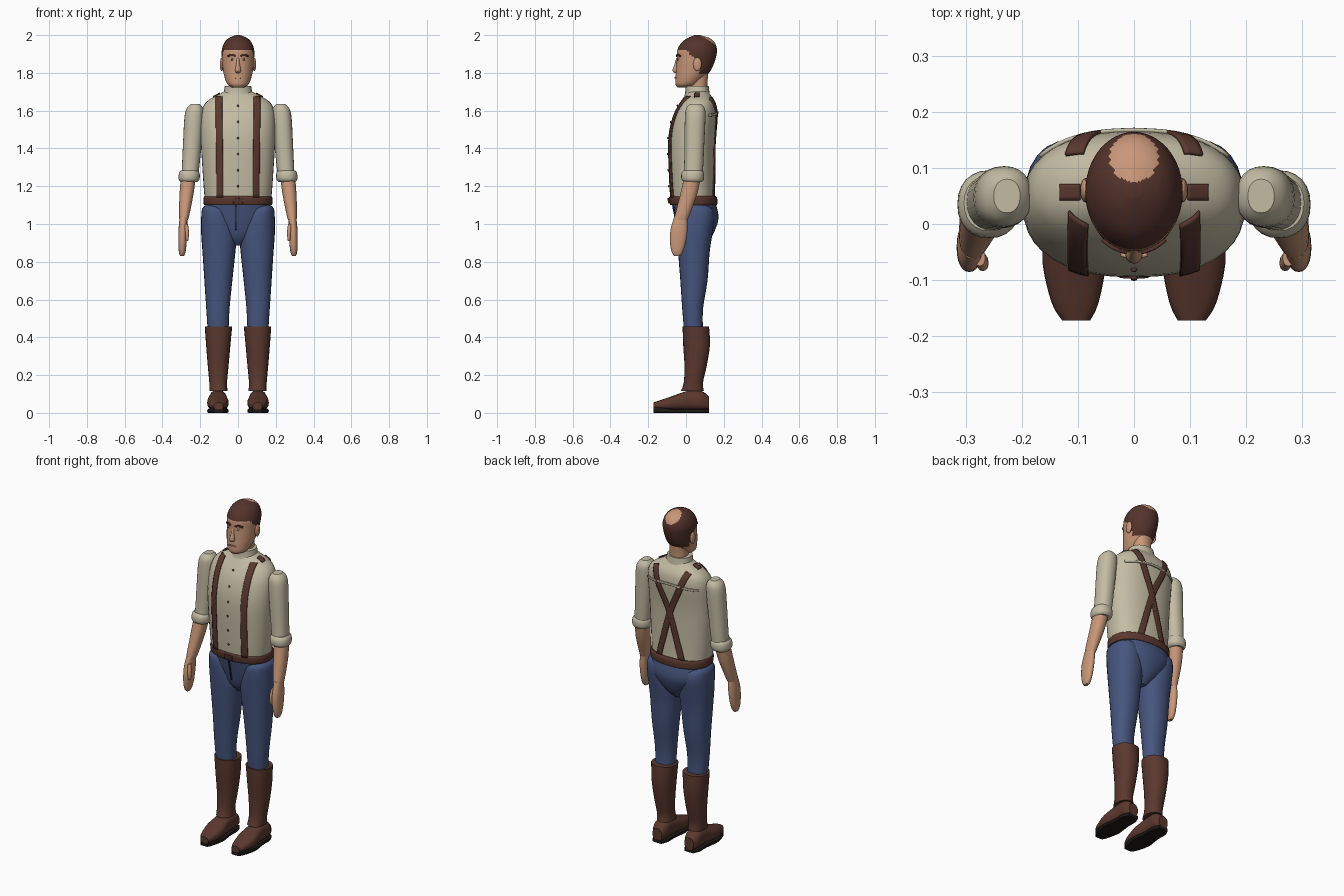
import bpy, bmesh, math
from mathutils import Vector
from mathutils.bvhtree import BVHTree

cube = bpy.data.objects.get("Cube")
if cube:
    bpy.data.objects.remove(cube, do_unlink=True)


def material(name, red, green, blue):
    mat = bpy.data.materials.new(name)
    mat.use_nodes = True
    colour = (red, green, blue, 1)
    mat.diffuse_color = colour
    mat.node_tree.nodes["Principled BSDF"].inputs["Base Color"].default_value = colour
    return mat


SHIRT = material("cream_cloth", .55, .5, .37)
SKIN = material("skin", .58, .31, .19)
DENIM = material("blue_denim", .062, .092, .21)
DARK_DENIM = material("dark_denim", .02, .03, .08)
LEATHER = material("brown_leather", .105, .04, .028)
HAIR = material("brown_hair", .09, .033, .025)
SOLE = material("black_sole", .012, .01, .008)
EYE = material("eye_white", .6, .55, .48)


def make_object(name, bm, *mats):
    """Turn a bmesh into a smooth object that keeps its sharp edges."""
    bmesh.ops.recalc_face_normals(bm, faces=bm.faces[:])
    mesh = bpy.data.meshes.new(name)
    bm.to_mesh(mesh)
    bm.free()
    for mat in mats:
        mesh.materials.append(mat)
    mesh.shade_smooth()
    mesh.set_sharp_from_angle(angle=math.radians(40))
    obj = bpy.data.objects.new(name, mesh)
    bpy.context.collection.objects.link(obj)
    return obj


def spline(rows, steps):
    """Smoothly interpolate the numbers of each row."""
    result = []
    for i in range(len(rows) - 1):
        before, after = rows[max(i - 1, 0)], rows[min(i + 2, len(rows) - 1)]
        for k in range(steps):
            t = k / steps
            result.append([
                b + t * ((c - a) / 2 + t * (a - 2.5 * b + 2 * c - d / 2
                         + t * (1.5 * (b - c) + (d - a) / 2)))
                for a, b, c, d in zip(before, rows[i], rows[i + 1], after)])
    result.append(list(rows[-1]))
    return result


def loft(name, rings, *mats, power=2.2, count=24, steps=3, side=1, axis="z"):
    """Skin rounded sections; a ring is (position, low, high, low, high),
    or (position, half width, low, high) when centred on x."""
    rings = [r if len(r) == 5 else (r[0], -r[1], r[1], r[2], r[3]) for r in rings]
    bm = bmesh.new()
    loops = []
    for t, a0, a1, b0, b1 in spline(rings, steps):
        loop = []
        for k in range(count):
            angle = math.tau * k / count
            c, s = math.cos(angle), math.sin(angle)
            a = (a0 + a1) / 2 + (a1 - a0) / 2 * math.copysign(abs(c) ** (2 / power), c)
            b = (b0 + b1) / 2 + (b1 - b0) / 2 * math.copysign(abs(s) ** (2 / power), s)
            loop.append(bm.verts.new((side * a, b, t) if axis == "z" else (side * a, t, b)))
        loops.append(loop)
    for low, high in zip(loops, loops[1:]):
        for k in range(count):
            n = (k + 1) % count
            bm.faces.new((low[k], low[n], high[n], high[k]))
    bm.faces.new(loops[0])
    bm.faces.new(loops[-1])
    return make_object(name, bm, *mats)


def surface(obj):
    mesh = obj.data
    return BVHTree.FromPolygons([v.co for v in mesh.vertices],
                                [p.vertices[:] for p in mesh.polygons])


VIEWS = {"front": (lambda u, v: Vector((u, -1, v)), Vector((0, 1, 0))),
         "back": (lambda u, v: Vector((u, 1, v)), Vector((0, -1, 0))),
         "top": (lambda u, v: Vector((u, v, 3)), Vector((0, 0, -1)))}


def project(tree, view, u, v, lift=.003):
    origin, direction = VIEWS[view]
    point, normal, _, _ = tree.ray_cast(origin(u, v), direction)
    if point is None:
        point, normal, _, _ = tree.find_nearest(origin(u, v))
    return point + normal * lift


def strip(name, tree, view, path, width, mat, steps=8, thick=.007):
    """Lay a thin band over a surface along a flat path."""
    bm = bmesh.new()
    points = [Vector(p) for p in spline(path, steps)]
    rows = []
    for i, p in enumerate(points):
        along = (points[min(i + 1, len(points) - 1)] - points[max(i - 1, 0)]).normalized()
        across = Vector((-along.y, along.x)) * width
        rows.append([bm.verts.new(project(tree, view, *(p + across * (k / 4 - .5))))
                     for k in range(5)])
    for r, q in zip(rows, rows[1:]):
        for k in range(4):
            bm.faces.new((r[k], r[k + 1], q[k + 1], q[k]))
    obj = make_object(name, bm, mat)
    solid = obj.modifiers.new("thickness", "SOLIDIFY")
    solid.thickness = thick
    solid.offset = 0


def ball(name, centre, size, mat):
    bm = bmesh.new()
    bmesh.ops.create_uvsphere(bm, u_segments=16, v_segments=10, radius=1)
    bmesh.ops.scale(bm, vec=size, verts=bm.verts)
    bmesh.ops.translate(bm, vec=centre, verts=bm.verts)
    return make_object(name, bm, mat)


# Shirt, collar and neck
torso = loft("shirt_body", [
    (1.1, .173, -.08, .155), (1.2, .182, -.088, .15), (1.4, .195, -.095, .15),
    (1.5, .198, -.088, .157), (1.58, .195, -.066, .165), (1.63, .18, -.04, .16),
    (1.66, .15, -.02, .148), (1.69, .095, 0, .125), (1.71, .06, .015, .115)],
    SHIRT, power=2.3, count=40)
loft("collar", [(1.68, .08, -.008, .127), (1.7, .075, -.004, .124),
                (1.73, .07, -.004, .12)], SHIRT)
loft("neck", [(1.66, .052, .02, .113), (1.74, .05, .018, .113), (1.82, .05, .02, .12)], SKIN)
shirt = surface(torso)
strip("back_yoke_seam", shirt, "back", [(-.165, 1.575), (0, 1.59), (.165, 1.575)], .012, SHIRT)
for i in range(6):
    spot = project(shirt, "front", 0, 1.2 + i * .085)
    ball("shirt_button", spot, (.006, .004, .006), LEATHER)

# Belt and suspenders
belt = loft("belt", [(1.1, .178, -.083, .163), (1.11, .182, -.087, .166),
                     (1.137, .182, -.09, .165), (1.147, .177, -.085, .158)],
            LEATHER, power=2.3, count=40)
strip("belt_buckle", surface(belt), "front", [(-.026, 1.123), (.026, 1.123)], .048, LEATHER, thick=.009)
for s in (1, -1):
    strip("front_strap", shirt, "front",
          [(s * .095, 1.14), (s * .097, 1.4), (s * .1, 1.6), (s * .098, 1.672)], .034, LEATHER)
    strip("shoulder_strap", shirt, "top", [(s * .095, .057), (s * .13, .057)], .028, LEATHER)
    strip("back_strap", shirt, "back",
          [(s * .105, 1.665), (s * .06, 1.55), (0, 1.41), (s * -.075, 1.14)], .034, LEATHER)

# Trouser seat
seat = loft("trouser_seat", [
    (.885, .025, .005, .09), (.93, .075, -.03, .135), (1, .145, -.048, .166),
    (1.05, .173, -.058, .171), (1.11, .172, -.07, .158)], DENIM, count=32)
strip("fly_seam", surface(seat), "front", [(-.012, 1.1), (-.012, .97)], .007, DARK_DENIM)

for s in (1, -1):
    # Leg and boot
    loft("trouser_leg", [
        (.43, .05, .16, -.01, .09), (.55, .045, .168, -.02, .09),
        (.7, .03, .178, -.03, .114), (.85, .014, .188, -.042, .125),
        (.95, .008, .195, -.05, .14), (1.03, .03, .195, -.055, .15),
        (1.08, .05, .19, -.05, .14), (1.1, .08, .172, -.02, .11)], DENIM, side=s)
    loft("boot_shaft", [
        (.115, .055, .15, -.027, .095), (.16, .058, .152, -.012, .09),
        (.25, .05, .16, -.008, .11), (.36, .04, .169, -.015, .127),
        (.457, .031, .176, -.018, .122)], LEATHER, side=s)
    shoe = [(-.172, .078, .128, .018, .055), (-.14, .063, .147, .016, .066),
            (-.07, .05, .163, .014, .09), (-.02, .055, .158, .014, .108),
            (.03, .06, .152, .014, .12), (.085, .06, .152, .014, .115),
            (.122, .075, .135, .014, .085)]
    loft("boot_foot", shoe, LEATHER, power=2.5, side=s, axis="y")
    sole = [(y, a, b, 0, .03 if y < -.1 else .02) for y, a, b, _, _ in shoe]
    loft("boot_sole", sole, SOLE, power=8, side=s, axis="y")

    # Sleeve, cuff, forearm and hand
    loft("sleeve", [
        (1.24, .213, .3, -.015, .087), (1.3, .205, .297, -.01, .091),
        (1.45, .19, .29, -.008, .098), (1.56, .182, .284, -.006, .103),
        (1.61, .184, .273, 0, .1), (1.636, .203, .25, .02, .08)], SHIRT, side=s)
    loft("rolled_cuff", [
        (1.222, .217, .303, -.01, .083), (1.236, .204, .314, -.024, .094),
        (1.268, .203, .313, -.024, .095), (1.284, .212, .303, -.012, .086)], SHIRT, side=s)
    loft("forearm", [
        (1.24, .224, .303, -.012, .077), (1.15, .237, .31, -.032, .057),
        (1.05, .257, .312, -.058, .02), (1.02, .265, .31, -.064, .008)], SKIN, side=s)
    loft("hand", [
        (1.04, .268, .308, -.062, .008), (.97, .269, .315, -.082, .008),
        (.9, .272, .316, -.085, -.002), (.85, .278, .313, -.075, -.018),
        (.83, .287, .306, -.062, -.032)], SKIN, side=s)
    loft("thumb", [(1.0, .265, .285, -.075, -.045), (.95, .259, .28, -.084, -.055),
                   (.91, .264, .276, -.08, -.062)], SKIN, side=s, count=12)

# Head with hair and bald patch
head = loft("head", [
    (1.722, .03, -.043, .03), (1.74, .056, -.056, .065), (1.78, .072, -.055, .105),
    (1.82, .08, -.052, .135), (1.87, .085, -.049, .155), (1.92, .086, -.046, .164),
    (1.96, .072, -.024, .152), (1.985, .048, .01, .123), (2, .012, .045, .075)],
    SKIN, HAIR, power=2, count=48, steps=6)


def is_hair(x, y, z):
    if y < 0:
        line = 1.917
    elif y < .07:
        line = 1.917 - y * .8
    else:
        line = 1.795
    bald = math.hypot(x, y - .118) < .043 and z > 1.93
    return z > line and not bald


for face in head.data.polygons:
    face.material_index = int(is_hair(*face.center))

# Face
face_surface = surface(head)
loft("nose", [(1.797, .008, -.052, -.03), (1.81, .016, -.071, -.03),
              (1.84, .011, -.063, -.03), (1.88, .007, -.05, -.03)], SKIN, count=12)
strip("mouth", face_surface, "front", [(-.022, 1.772), (0, 1.775), (.022, 1.772)], .005, SKIN)
for s in (1, -1):
    strip("eyebrow", face_surface, "front",
          [(s * .014, 1.889), (s * .032, 1.896), (s * .052, 1.888)], .009, HAIR)
    ball("eye", project(face_surface, "front", s * .031, 1.872, 0), (.011, .004, .006), EYE)
    ball("pupil", project(face_surface, "front", s * .031, 1.872), (.004, .003, .004), HAIR)
    ball("ear", (s * .086, .06, 1.845), (.01, .022, .036), SKIN)
